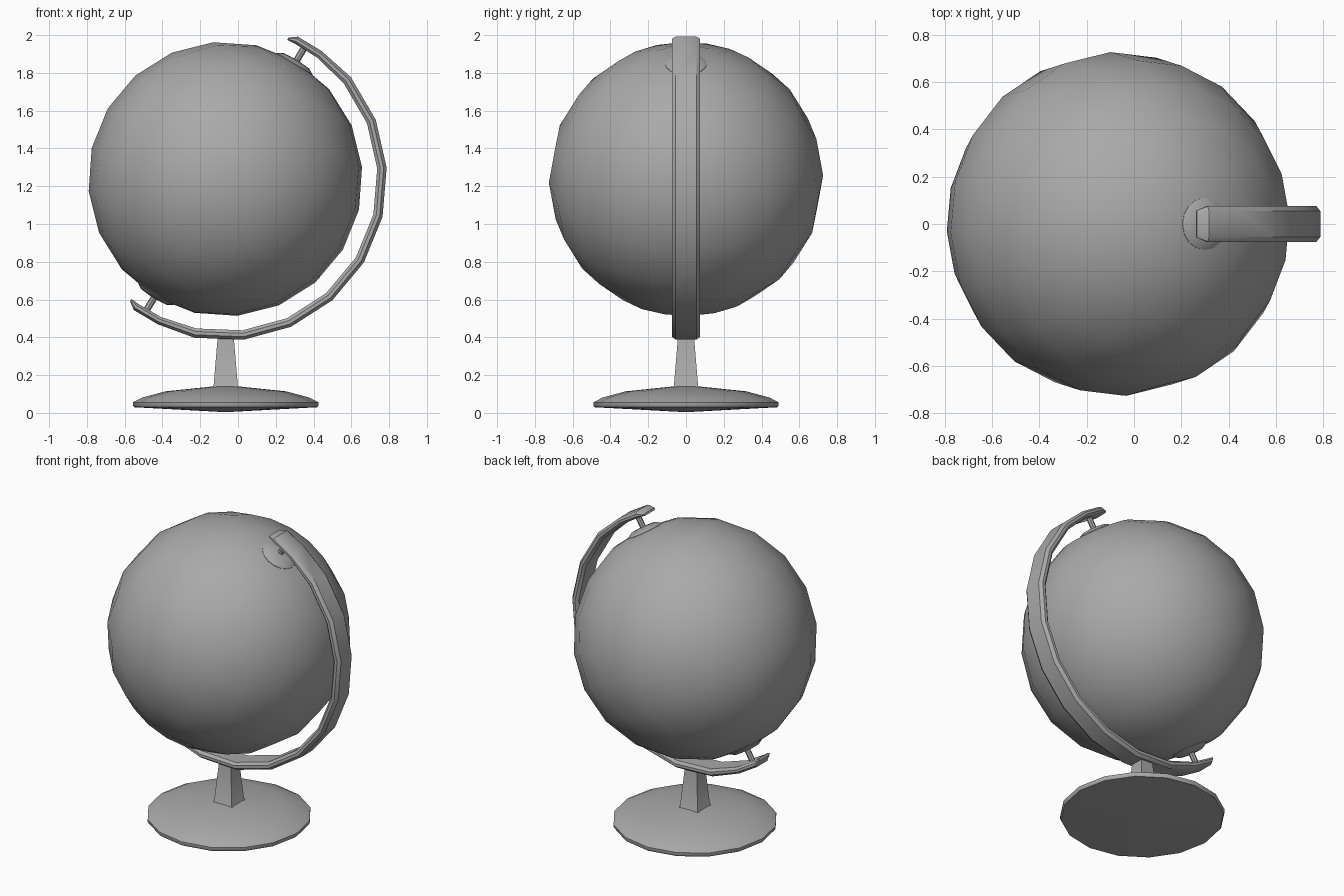
import bpy, bmesh
from math import sin, cos, pi, radians
from mathutils import Matrix, Vector

cube = bpy.data.objects.get("Cube")
if cube:
    bpy.data.objects.remove(cube, do_unlink=True)

TILT = radians(31)
CENTRE = Vector((-0.067, 0, 1.238))
AXIS = Matrix.Translation(CENTRE) @ Matrix.Rotation(TILT, 4, 'Y')

grey = bpy.data.materials.new("plain grey")
grey.use_nodes = True
grey.diffuse_color = (0.4, 0.4, 0.4, 1)
grey.node_tree.nodes["Principled BSDF"].inputs["Base Color"].default_value = (0.4, 0.4, 0.4, 1)


def finish(name, bm, matrix=Matrix(), smooth=40):
    bmesh.ops.recalc_face_normals(bm, faces=bm.faces)
    bm.transform(matrix)
    mesh = bpy.data.meshes.new(name)
    bm.to_mesh(mesh)
    bm.free()
    mesh.materials.append(grey)
    obj = bpy.data.objects.new(name, mesh)
    bpy.context.collection.objects.link(obj)
    bpy.ops.object.select_all(action='DESELECT')
    obj.select_set(True)
    bpy.context.view_layer.objects.active = obj
    bpy.ops.object.shade_smooth_by_angle(angle=radians(smooth))
    return obj


def skin(bm, rings):
    """Bridge a list of equal rings of points and close both ends."""
    loops = [[bm.verts.new(p) for p in ring] for ring in rings]
    n = len(loops[0])
    for a, b in zip(loops, loops[1:]):
        for i in range(n):
            j = (i + 1) % n
            bm.faces.new((a[i], a[j], b[j], b[i]))
    bm.faces.new(loops[0])
    bm.faces.new(loops[-1])


def lathe(name, profile, sides, matrix, turn=0.0, smooth=40):
    bm = bmesh.new()
    skin(bm, [[(r * cos(turn + 2 * pi * i / sides), r * sin(turn + 2 * pi * i / sides), z)
               for i in range(sides)] for r, z in profile])
    return finish(name, bm, matrix, smooth)


# Globe ball, tilted on its axis
bm = bmesh.new()
bmesh.ops.create_uvsphere(bm, u_segments=20, v_segments=10, radius=0.727)
finish("globe_ball", bm, AXIS @ Matrix.Rotation(radians(3), 4, 'Z'), 60)

# Collars and pivot pins at both poles
for side, flip in (("top", 0), ("bottom", pi)):
    pole = AXIS @ Matrix.Rotation(flip, 4, 'Y')
    lathe(side + "_collar", [(0.11, 0.69), (0.11, 0.712), (0.08, 0.73), (0.02, 0.735)], 16, pole)
    lathe(side + "_pin", [(0.018, 0.72), (0.018, 0.82)], 8, pole)

# Half-ring arm: chamfered band swept round the ball, narrowing at its ends
section = [(-0.055, 0.856), (0.055, 0.856), (0.075, 0.84), (0.075, 0.822),
           (0.06, 0.806), (-0.06, 0.806), (-0.075, 0.822), (-0.075, 0.84)]
half = [(17.5 * i, 1.0, 0.0) for i in range(5)] + [(84, 1.0, 0.008), (94, 1.0, 0.01), (97, 0.75, 0.015)]
stations = [(-a, w, d) for a, w, d in reversed(half[1:])] + half
rings = []
for angle, width, drop in stations:
    t = radians(angle) - TILT
    ring = []
    for y, r in section:
        r -= drop * (r - 0.806) / 0.05
        if width < 1:
            r = 0.806 + (r - 0.806) * 0.4
        ring.append((r * cos(t), y * width, r * sin(t)))
    rings.append(ring)
bm = bmesh.new()
skin(bm, rings)
finish("half_ring_arm", bm, Matrix.Translation(CENTRE), 35)

# Square tapered stem with a small flare at its foot
stand = Matrix.Translation((-0.065, 0, 0))
diag = 2 ** 0.5
lathe("stem", [(0.075 * diag, 0.125), (0.064 * diag, 0.145), (0.041 * diag, 0.42)],
      4, stand, pi / 4, 30)

# Round base with a shallow domed top and conical underside
lathe("base", [(0.005, 0.004), (0.485, 0.03), (0.491, 0.04), (0.491, 0.056), (0.44, 0.082),
               (0.32, 0.114), (0.07, 0.14)], 16, stand, 0, 40)
